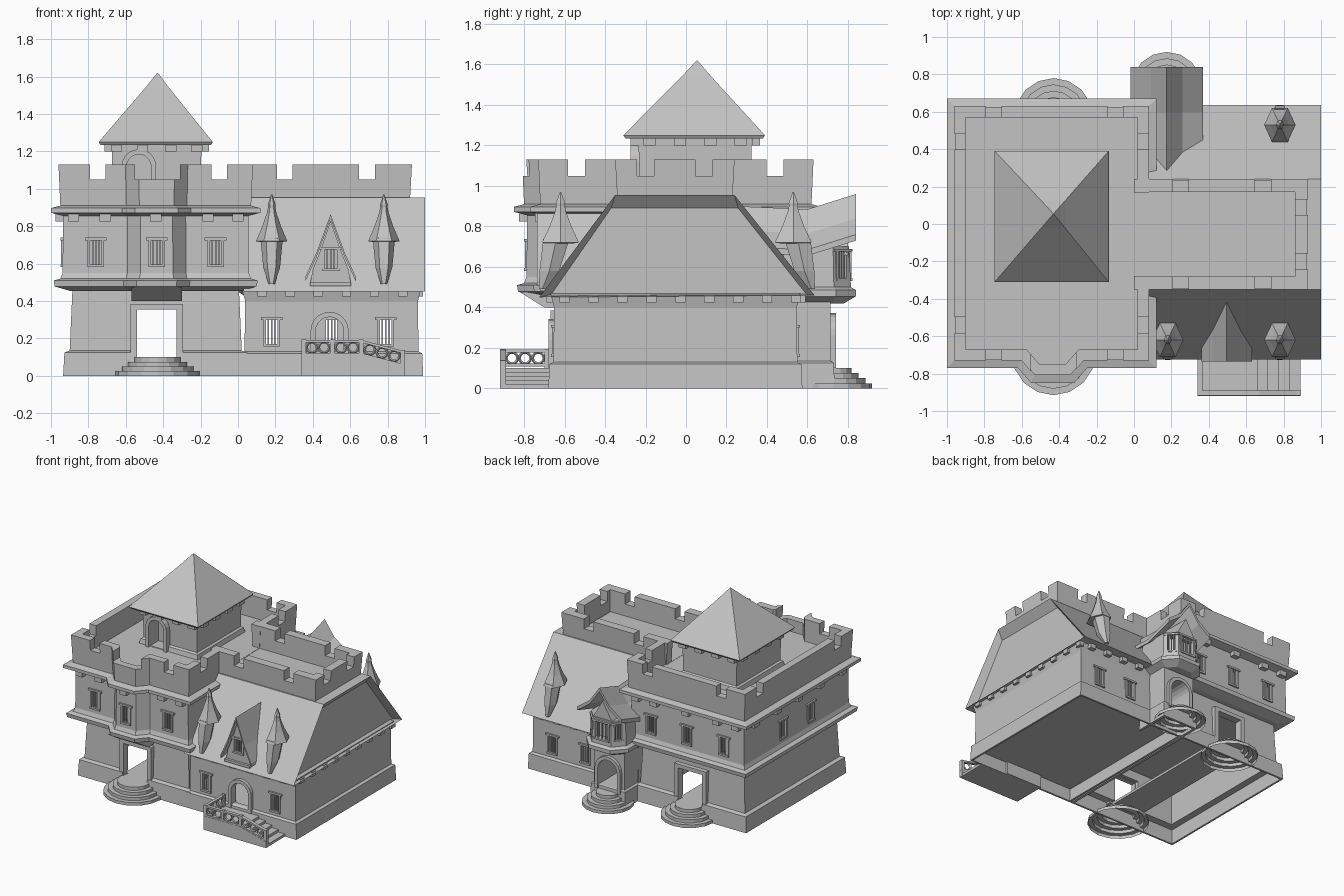
import bpy, bmesh, math
from mathutils import Matrix, Vector

if "Cube" in bpy.data.objects:
    bpy.data.objects.remove(bpy.data.objects["Cube"], do_unlink=True)

STONE = (0.55, 0.55, 0.55, 1)
mat = bpy.data.materials.new("grey stone")
mat.use_nodes = True
mat.diffuse_color = STONE
mat.node_tree.nodes["Principled BSDF"].inputs["Base Color"].default_value = STONE


def add(name, bm):
    bmesh.ops.recalc_face_normals(bm, faces=bm.faces)
    me = bpy.data.meshes.new(name)
    bm.to_mesh(me)
    bm.free()
    me.materials.append(mat)
    ob = bpy.data.objects.new(name, me)
    bpy.context.collection.objects.link(ob)
    return ob


def skin(name, rings, bottom=True):
    """Solid through matching rings of points, optionally open at the first ring."""
    bm = bmesh.new()
    vs = [[bm.verts.new(p) for p in r] for r in rings]
    n = len(vs[0])
    for a, b in zip(vs, vs[1:]):
        for i in range(n):
            bm.faces.new((a[i], a[(i + 1) % n], b[(i + 1) % n], b[i]))
    if bottom:
        bm.faces.new(vs[0])
    bm.faces.new(vs[-1])
    return add(name, bm)


def offset(poly, d):
    """Grow a counter-clockwise outline by d."""
    out = []
    for i, p in enumerate(poly):
        p, q, r = Vector(poly[i - 1]), Vector(p), Vector(poly[(i + 1) % len(poly)])
        a, b = (q - p).normalized(), (r - q).normalized()
        na, nb = Vector((a.y, -a.x)), Vector((b.y, -b.x))
        out.append(q + (na + nb) * d / (1 + na.dot(nb)))
    return out


def loft(name, poly, levels):
    return skin(name, [[(p.x, p.y, z) for p in offset(poly, d)] for d, z in levels])


def rect(x0, x1, y0, y1):
    return [(x0, y0), (x1, y0), (x1, y1), (x0, y1)]


def prism(name, pts, stations):
    """Extrude an (x, z) profile along y; stations are (y, lift)."""
    return skin(name, [[(p, y, z + l) for p, z in pts] for y, l in stations])


def boxes(name, items, m=Matrix()):
    bm = bmesh.new()
    for x0, x1, y0, y1, z0, z1 in items:
        c = Matrix.Translation(((x0 + x1) / 2, (y0 + y1) / 2, (z0 + z1) / 2))
        bmesh.ops.create_cube(bm, size=1, matrix=m @ c @ Matrix.Diagonal((x1 - x0, y1 - y0, z1 - z0, 1)))
    return add(name, bm)


def cut(cutter, *targets):
    for target in targets:
        mod = target.modifiers.new("cut", "BOOLEAN")
        mod.operation, mod.solver, mod.object, mod.use_self = "DIFFERENCE", "EXACT", cutter, True
        dg = bpy.context.evaluated_depsgraph_get()
        me = bpy.data.meshes.new_from_object(target.evaluated_get(dg))
        target.modifiers.clear()
        target.data = me
    bpy.data.objects.remove(cutter, do_unlink=True)


def window(target, x, y, z, turn=0, w=0.06, h=0.13, deep=0.04):
    """Barred window: cut the wall, add sill, lintel, jambs and bars."""
    m = Matrix.Translation((x, y, z)) @ Matrix.Rotation(math.radians(turn), 4, "Z")
    a, t = w / 2, 0.014
    cut(boxes("cutter", [(-a, a, -0.06, deep, 0, h)], m), target)
    parts = [(-a - t, a + t, -0.012, 0.02, -t, 0), (-a - 2 * t, a + 2 * t, -0.012, 0.02, h, h + t),
             (-a - t, -a, -0.008, 0.02, 0, h), (a, a + t, -0.008, 0.02, 0, h)]
    parts += [(k * w / 3.4 - 0.004, k * w / 3.4 + 0.004, 0, 0.01, 0, h) for k in (-1, 0, 1)]
    boxes("window_frame", parts, m)


def arch(cx, w, z0, spring):
    pts = [(cx - w, z0)]
    pts += [(cx - w * math.cos(a * math.pi / 10), spring + w * math.sin(a * math.pi / 10)) for a in range(11)]
    return pts + [(cx + w, z0)]


def arch_frame(name, cx, w, z0, spring, y0, y1, t=0.027):
    prism(name, arch(cx, w + t, z0, spring) + arch(cx, w, z0, spring)[::-1], [(y0, 0), (y1, 0)])


def steps(name, x, y, r, h):
    """Stepped round shell, open underneath."""
    prof = [(r - i * 0.034, h / 4 * (i + k)) for i in range(4) for k in (0, 1)]
    turn = [k * math.pi / 8 for k in range(16)]
    skin(name, [[(x + q * math.cos(a), y + q * math.sin(a), z) for a in turn] for q, z in prof], bottom=False)


def strip(half, t):
    """Roof sheet profile from a left-to-right outline, thickness t downward."""
    return half + [(p, z - t) for p, z in reversed(half)]


# --- Keep, lower storey: hollow, with a passage from front to back
keep_low = loft("keep_lower_walls", rect(-1, 0.12, -0.745, 0.645),
                [(-0.065, 0), (-0.072, 0.125), (-0.1, 0.135), (-0.115, 0.465)])
cut(boxes("cutter", [(-0.865, -0.02, -0.605, 0.505, -0.1, 0.43)]), keep_low)
cut(boxes("cutter", [(-0.92, 0.04, -0.665, 0.565, -0.1, 0.115)]), keep_low)
cut(boxes("cutter", [(-0.545, -0.325, -1, 1, 0.1, 0.36)]), keep_low)
boxes("passage_floor", [(-0.56, -0.31, -0.62, 0.52, 0.08, 0.1)])
for y in (-0.65, 0.55):
    boxes("door_frame", [(-0.575, -0.54, y - 0.02, y + 0.02, 0.1, 0.38), (-0.33, -0.295, y - 0.02, y + 0.02, 0.1, 0.38),
                         (-0.575, -0.295, y - 0.02, y + 0.02, 0.355, 0.385)])
steps("front_steps", -0.43, -0.69, 0.225, 0.1)
steps("back_steps", -0.43, 0.57, 0.21, 0.1)

# --- Keep, upper storey with front bay, cornices, parapet and sunken roof deck
bay = [(-1, -0.77), (-0.62, -0.77), (-0.55, -0.85), (-0.32, -0.85), (-0.25, -0.77), (0.12, -0.77), (0.12, 0.67), (-1, 0.67)]
keep = loft("keep_upper_walls", bay,
            [(-0.1, 0.455), (-0.02, 0.478), (-0.015, 0.51), (-0.05, 0.52), (-0.062, 0.55), (-0.065, 0.855), (0, 0.872),
             (0, 0.897), (-0.05, 0.91), (-0.04, 1.13), (-0.1, 1.13), (-0.1, 0.955)])
skin("bay_bracket", [[(x, y, 0.4) for x, y in rect(-0.57, -0.3, -0.7, -0.62)],
                     [(x, y, 0.475) for x, y in rect(-0.57, -0.3, -0.82, -0.62)]])
wing_top = loft("wing_parapet", rect(0, 0.93, -0.35, 0.24),
                [(-0.02, 0.8), (-0.01, 0.95), (0, 1.13), (-0.07, 1.13), (-0.07, 0.955)])
g = 0.042
notches = [(x - g, x + g, y0, y1, 1.05, 1.3) for x in (-0.75, -0.1) for y0, y1 in ((-0.9, -0.64), (0.5, 0.8))]
notches += [(x0, x1, y - g, y + g, 1.05, 1.3) for y in (-0.54, 0.44) for x0, x1 in ((-1.1, -0.8), (-0.02, 0.2))]
notches.append((-0.55, -0.31, -0.9, -0.64, 1.05, 1.3))
cut(boxes("cutter", notches), keep)
cut(boxes("cutter", [(x - g, x + g, -0.5, 0.4, 1.05, 1.3) for x in (0.25, 0.69)]
          + [(0.8, 1, y - g, y + g, 1.05, 1.3) for y in (-0.2, 0.09)]), wing_top)
cut(boxes("cutter", [(-0.05, 0.862, -0.278, 0.168, 0.957, 1.4)]), keep, wing_top)
for x, y in ((-0.76, -0.708), (-0.435, -0.788), (-0.12, -0.708)):
    window(keep, x, y, 0.595)
    window(keep, x, 0.608, 0.595, 180)
for y in (-0.23, 0.12):
    window(keep, -0.938, y, 0.595, -90)

# Corbels beneath the keep cornice
corb = [(x - 0.03, x + 0.03, y - 0.02, y + 0.02, 0.825, 0.865) for x in (-0.88, -0.71, -0.16, 0) for y in (-0.725, 0.625)]
corb += [(-0.47, -0.41, -0.825, -0.78, 0.825, 0.865), (-0.47, -0.41, 0.605, 0.645, 0.825, 0.865)]
corb += [(-0.975, -0.93, y - 0.03, y + 0.03, 0.825, 0.865) for y in (-0.6, -0.32, -0.05, 0.22, 0.5)]
boxes("keep_corbels", corb)

# --- Watch tower
tower = loft("tower_walls", rect(-0.73, -0.14, -0.29, 0.38), [(-0.035, 0.95), (-0.045, 0.99), (-0.06, 1.0), (-0.055, 1.245)])
cut(prism("cutter", arch(-0.53, 0.065, 0.96, 1.12), [(-0.4, 0), (-0.15, 0)]), tower)
arch_frame("tower_door_arch", -0.53, 0.065, 0.955, 1.12, -0.275, -0.2)
skin("tower_roof", [[(-0.43 + (x + 0.43) * s, 0.055 + (y - 0.055) * s, z) for x, y in rect(-0.745, -0.135, -0.31, 0.39)]
                    for s, z in ((0.97, 1.235), (1, 1.25), (0.51, 1.43), (0.21, 1.54), (0.005, 1.62))])
tc = [(x - 0.03, x + 0.03, y - 0.02, y + 0.02, 1.2, 1.237) for x in (-0.65, -0.51, -0.36, -0.22) for y in (-0.255, 0.345)]
tc += [(x - 0.02, x + 0.02, y - 0.03, y + 0.03, 1.2, 1.237) for x in (-0.695, -0.175) for y in (-0.18, -0.03, 0.12, 0.27)]
boxes("tower_corbels", tc)

# --- Wing, lower storey: thin walls around a raised floor, open beneath it
wing = loft("wing_lower_walls", rect(0, 1, -0.69, 0.585),
            [(-0.01, 0), (-0.015, 0.12), (-0.035, 0.13), (-0.038, 0.4), (-0.02, 0.47)])
cut(boxes("cutter", [(0.03, 0.94, -0.63, 0.525, 0.125, 0.43)]), wing)
cut(boxes("cutter", [(0.03, 0.975, -0.665, 0.56, -0.1, 0.1)]), wing)
for x in (0.18, 0.79):
    window(wing, x, -0.655, 0.17)
for x in (0.5, 0.79):
    window(wing, x, 0.55, 0.17, 180)
cut(prism("cutter", arch(0.49, 0.075, 0.13, 0.24), [(-0.8, 0), (-0.5, 0)]), wing)
arch_frame("wing_door_arch", 0.49, 0.075, 0.1, 0.24, -0.68, -0.62)

# Wing roof with a bevelled rim around the recessed gable, and eave corbels
eave = [(-0.725, 0.45), (-0.35, 0.955), (0.24, 0.955), (0.635, 0.46)]
recess = [(-0.665, 0.465), (-0.37, 0.89), (0.258, 0.89), (0.595, 0.465)]
skin("wing_roof", [[(x, y, z) for y, z in ring] for x, ring in ((0.03, eave), (1.0, eave), (0.945, recess))])
wc = [(0.955, 0.99, y - 0.025, y + 0.025, 0.425, 0.46) for y in [-0.6 + 0.143 * i for i in range(9)]]
wc += [(x - 0.025, x + 0.025, y - 0.02, y + 0.02, 0.425, 0.46) for x in [0.13 + 0.15 * i for i in range(6)] for y in (-0.67, 0.57)]
boxes("wing_corbels", wc)

# Hanging turrets on the wing roof; bodies lean outward towards the foot
for x, y, out in ((0.18, -0.62, -1), (0.78, -0.62, -1), (0.78, 0.53, 1)):
    hexa = [(math.cos(i * math.pi / 3), 1.25 * math.sin(i * math.pi / 3)) for i in range(6)]
    for part, prof in (("turret_body", [(0.016, 0.49, 0.09), (0.045, 0.58, 0.055), (0.06, 0.74, 0.02)]),
                       ("turret_roof", [(0.05, 0.715, 0), (0.084, 0.72, 0), (0.05, 0.8, 0), (0.026, 0.87, 0),
                                        (0.02, 0.9, 0), (0.021, 0.915, 0), (0.003, 0.97, 0)])):
        skin(part, [[(x + a * r, y + b * r + out * s, z) for a, b in hexa] for r, z, s in prof])

# Gabled front dormer
dormer = prism("dormer_wall", [(0.385, 0.49), (0.605, 0.49), (0.59, 0.57), (0.55, 0.67), (0.495, 0.83), (0.44, 0.67), (0.4, 0.57)],
               [(-0.7, 0), (-0.42, 0)])
window(dormer, 0.495, -0.7, 0.575, w=0.066, h=0.1)
prism("dormer_roof", strip([(0.36, 0.53), (0.42, 0.66), (0.495, 0.865), (0.57, 0.66), (0.63, 0.53)], 0.025), [(-0.735, 0), (-0.415, 0)])
boxes("dormer_sill", [(0.385, 0.605, -0.72, -0.6, 0.48, 0.5)])

# --- Back porch with oriel and swept gable roof
porch = loft("porch_walls", rect(0.02, 0.33, 0.45, 0.735), [(0, 0), (-0.005, 0.125), (-0.02, 0.135), (-0.02, 0.44)])
cut(boxes("cutter", [(0.04, 0.31, 0.4, 0.715, -0.1, 0.1)]), porch)
cut(prism("cutter", arch(0.175, 0.085, 0.13, 0.26), [(0.4, 0), (0.9, 0)]), porch, wing)
arch_frame("porch_arch", 0.175, 0.085, 0.1, 0.26, 0.66, 0.74)
steps("porch_steps", 0.175, 0.73, 0.19, 0.1)
oriel = loft("oriel_walls", [(-0.01, 0.45), (0.36, 0.45), (0.36, 0.74), (0.27, 0.84), (0.08, 0.84), (-0.01, 0.74)],
             [(-0.06, 0.42), (0, 0.455), (0, 0.485), (-0.025, 0.5), (-0.035, 0.7)])
window(oriel, 0.175, 0.81, 0.545, 180, w=0.11)
for x, turn in ((0.288, 132), (0.062, 228)):
    window(oriel, x, 0.768, 0.545, turn, w=0.055, deep=0.03)
prism("oriel_gable", [(0.07, 0.66), (0.28, 0.66), (0.25, 0.71), (0.175, 0.84), (0.1, 0.71)], [(0.3, 0), (0.8, 0)])
prism("oriel_roof", strip([(-0.02, 0.7), (0.09, 0.78), (0.175, 0.9), (0.26, 0.78), (0.37, 0.7)], 0.03),
      [(0.25, 0), (0.6, -0.015), (0.84, 0.06)])

# --- Side stair with ringed balustrade
boxes("stair_blocks", [(0.34, 0.66, -0.9, -0.65, 0, 0.1)]
      + [(0.65, 0.715 + 0.058 * i, -0.9, -0.67, 0, 0.08 - 0.02 * i) for i in range(4)])
prism("stair_side", [(0.34, 0), (0.89, 0), (0.89, 0.05), (0.66, 0.11), (0.34, 0.11)], [(-0.92, 0), (-0.89, 0)])


def rail_z(x):
    return 0.11 - max(0, x - 0.66) * 0.26


for lift in (0, 0.07):
    prism("hand_rail", strip([(x, rail_z(x) + lift + 0.012) for x in (0.34, 0.66, 0.89)], 0.014), [(-0.918, 0), (-0.89, 0)])
boxes("side_rail", [(0.34, 0.365, -0.91, -0.68, z, z + 0.014) for z in (0.108, 0.178)])
boxes("rail_posts", [(x - 0.012, x + 0.012, -0.918, -0.89, rail_z(x), rail_z(x) + 0.085) for x in (0.352, 0.505, 0.66, 0.88)]
      + [(0.34, 0.365, -0.7, -0.676, 0.1, 0.195)])
rings = [(x, -0.904, rail_z(x) + 0.043, 0) for x in (0.395, 0.46, 0.55, 0.615, 0.705, 0.77, 0.835)]
rings += [(0.352, y, 0.15, math.pi / 2) for y in (-0.86, -0.795, -0.73)]
for x, y, z, a in rings:
    bpy.ops.mesh.primitive_torus_add(major_segments=12, minor_segments=4, major_radius=0.028, minor_radius=0.007,
                                     location=(x, y, z), rotation=(math.pi / 2, 0, a))
    ring = bpy.context.object
    ring.name = "rail_ring"
    ring.data.materials.append(mat)
